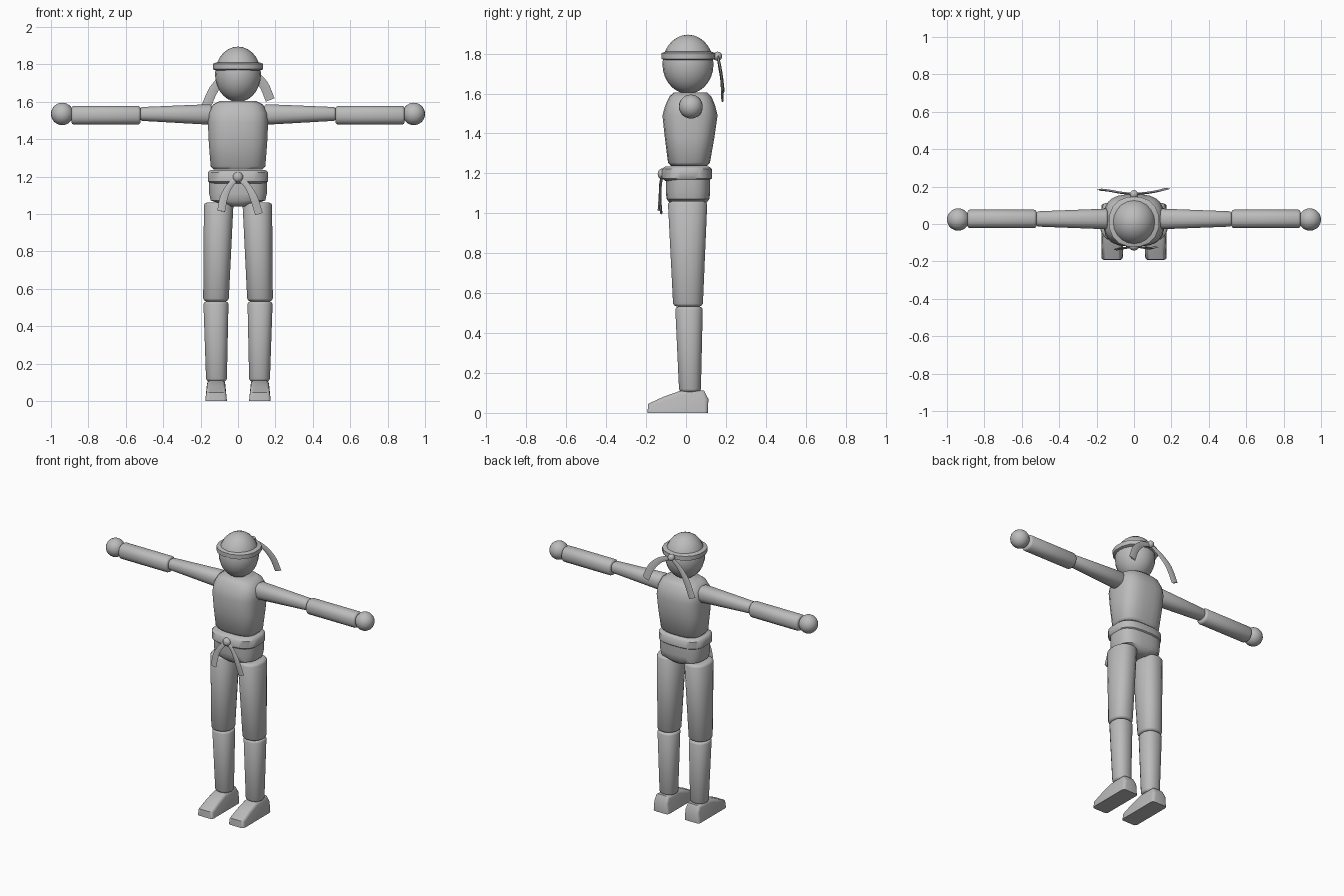
import bpy, bmesh, math
from mathutils import Vector

if "Cube" in bpy.data.objects:
    bpy.data.objects.remove(bpy.data.objects["Cube"])

grey = bpy.data.materials.new("plain grey")
grey.diffuse_color = (0.5, 0.5, 0.5, 1)
grey.use_nodes = True
grey.node_tree.nodes["Principled BSDF"].inputs["Base Color"].default_value = grey.diffuse_color


def finish(name, bm, angle=40):
    bmesh.ops.recalc_face_normals(bm, faces=bm.faces)
    me = bpy.data.meshes.new(name)
    bm.to_mesh(me)
    bm.free()
    me.materials.append(grey)
    for p in me.polygons:
        p.use_smooth = True
    me.set_sharp_from_angle(angle=math.radians(angle))
    ob = bpy.data.objects.new(name, me)
    bpy.context.collection.objects.link(ob)
    return ob


def loft(name, rings, axis="Z", power=2.0, n=20, angle=40):
    """Rings are (position, centre u, centre v, radius u, radius v)."""
    bm = bmesh.new()
    loops = []
    for t, cu, cv, ru, rv in rings:
        loop = []
        for i in range(n):
            a = 2 * math.pi * (i + 0.5) / n
            c, s = math.cos(a), math.sin(a)
            u = cu + ru * math.copysign(abs(c) ** (2 / power), c)
            v = cv + rv * math.copysign(abs(s) ** (2 / power), s)
            loop.append(bm.verts.new((u, v, t) if axis == "Z" else (t, u, v)))
        loops.append(loop)
    for a, b in zip(loops, loops[1:]):
        for i in range(n):
            j = (i + 1) % n
            bm.faces.new((a[i], a[j], b[j], b[i]))
    bm.faces.new(loops[0])
    bm.faces.new(loops[-1])
    return finish(name, bm, angle)


def limb(name, start, end, axis, bevel=0.015):
    """Tapered limb with softly rounded ends."""
    def mix(f, k):
        r = [a + (b - a) * f for a, b in zip(start, end)]
        return r[:3] + [r[3] * k, r[4] * k]
    f = bevel / abs(end[0] - start[0])
    rings = [mix(0, .78), mix(f * .35, .93), mix(f, 1),
             mix(1 - f, 1), mix(1 - f * .35, .93), mix(1, .78)]
    return loft(name, rings, axis, 2.3, 20, 50)


def ball(name, centre, radii, u=20, v=14):
    bm = bmesh.new()
    bmesh.ops.create_uvsphere(bm, u_segments=u, v_segments=v, radius=1)
    for p in bm.verts:
        p.co = Vector(c + r * q for c, r, q in zip(centre, radii, p.co))
    return finish(name, bm)


def ribbon(name, points, w0, w1, thick=0.006):
    """Flat cloth tail along a smooth path, widening to its end."""
    p = [Vector(q) for q in points]
    ext = [2 * p[0] - p[1]] + p + [2 * p[-1] - p[-2]]
    path = []
    for k in range(len(p) - 1):
        a, b, c, d = ext[k:k + 4]
        for s in range(4):
            t = s / 4
            path.append(0.5 * (2 * b + (c - a) * t + (2 * a - 5 * b + 4 * c - d) * t * t
                               + (3 * b - a - 3 * c + d) * t ** 3))
    path.append(p[-1])
    bm = bmesh.new()
    loops = []
    for i, q in enumerate(path):
        tan = (path[min(i + 1, len(path) - 1)] - path[max(i - 1, 0)]).normalized()
        side = tan.cross(Vector((0, 1, 0))).normalized()
        out = side.cross(tan) * thick
        w = side * (w0 + (w1 - w0) * min(1, 1.6 * i / len(path))) / 2
        loops.append([bm.verts.new(q + o) for o in (w, out, -w, -out)])
    for a, b in zip(loops, loops[1:]):
        for i in range(4):
            j = (i + 1) % 4
            bm.faces.new((a[i], a[j], b[j], b[i]))
    bm.faces.new(loops[0])
    bm.faces.new(loops[-1])
    return finish(name, bm, 50)


# Head, headband and its knot with two tails
ball("head", (0, .01, 1.747), (.123, .128, .148))
loft("headband", [(1.768, 0, .012, .122, .122), (1.774, 0, .012, .136, .136),
                  (1.803, 0, .012, .136, .136), (1.81, 0, .012, .118, .118)],
     power=2.2, n=16)
ball("headband_knot", (0, .158, 1.787), (.023, .023, .023), 12, 8)
ribbon("headband_tail_left", [(0, .16, 1.785), (.075, .167, 1.755),
                              (.135, .178, 1.695), (.172, .188, 1.61)], .025, .05)
ribbon("headband_tail_right", [(0, .16, 1.785), (-.07, .167, 1.735),
                               (-.13, .178, 1.665), (-.175, .183, 1.565)], .025, .05)

# Torso, belt and hips
loft("torso", [(1.238, 0, .015, .132, .092), (1.255, 0, .015, .147, .106),
               (1.38, 0, .018, .157, .125), (1.49, 0, .02, .162, .139),
               (1.54, 0, .021, .158, .126), (1.585, 0, .022, .135, .106),
               (1.605, 0, .022, .095, .085)], power=2.9, n=24, angle=50)
loft("belt", [(1.163, 0, .005, .148, .11), (1.175, 0, .005, .162, .125),
              (1.222, 0, .005, .162, .125), (1.235, 0, .005, .148, .11)],
     power=2.9, n=24, angle=50)
loft("hips", [(1.17, 0, .01, .156, .112), (1.11, 0, .01, .155, .112),
              (1.072, 0, .01, .147, .108), (1.055, 0, .01, .09, .095),
              (1.04, 0, .01, .045, .08)], power=2.9, n=24)
ball("belt_knot", (0, -.118, 1.197), (.028, .024, .028), 12, 8)
ribbon("belt_tail_right", [(0, -.118, 1.195), (-.045, -.128, 1.15),
                           (-.075, -.131, 1.09), (-.09, -.136, 1.015)], .022, .042)
ribbon("belt_tail_left", [(0, -.118, 1.195), (.05, -.126, 1.15),
                          (.085, -.13, 1.085), (.112, -.124, 1.0)], .022, .042)


def foot(name, s):
    """Shoe cut from a side profile, narrowed towards the ankle."""
    profile = [(-.193, 0), (-.19, .045), (-.11, .082), (-.03, .11),
               (.09, .112), (.112, .07), (.11, 0)]
    bm = bmesh.new()
    sides = []
    for d in (-1, 1):
        sides.append([bm.verts.new((s * .117 + d * (.058 - .1 * z), y, z)) for y, z in profile])
    bm.faces.new(sides[0])
    bm.faces.new(sides[1])
    for i in range(len(profile)):
        j = (i + 1) % len(profile)
        bm.faces.new((sides[0][i], sides[0][j], sides[1][j], sides[1][i]))
    bmesh.ops.recalc_face_normals(bm, faces=bm.faces)
    # Round every upper edge, leaving the sole flat
    edges = [e for e in bm.edges if max(v.co.z for v in e.verts) > .01
             and abs(e.verts[0].co.x - e.verts[1].co.x) < .05]
    bmesh.ops.bevel(bm, geom=edges, offset=.018, segments=3, profile=.5, affect='EDGES')
    finish(name, bm, 45)


# Arms and legs on both sides
for side, s in (("left", 1), ("right", -1)):
    limb("upper_arm_" + side, (s * .14, .027, 1.532, .056, .056),
         (s * .522, .027, 1.535, .041, .037), "X", .012)
    limb("forearm_" + side, (s * .522, .027, 1.528, .05, .051),
         (s * .89, .027, 1.528, .05, .051), "X", .012)
    ball("hand_" + side, (s * .94, .024, 1.535), (.06, .06, .06), 20, 14)
    limb("thigh_" + side, (1.062, s * .103, .008, .08, .1),
         (.533, s * .118, .01, .069, .075), "Z")
    limb("shin_" + side, (.533, s * .118, .015, .068, .07),
         (.105, s * .115, .02, .056, .055), "Z")
    foot("foot_" + side, s)
